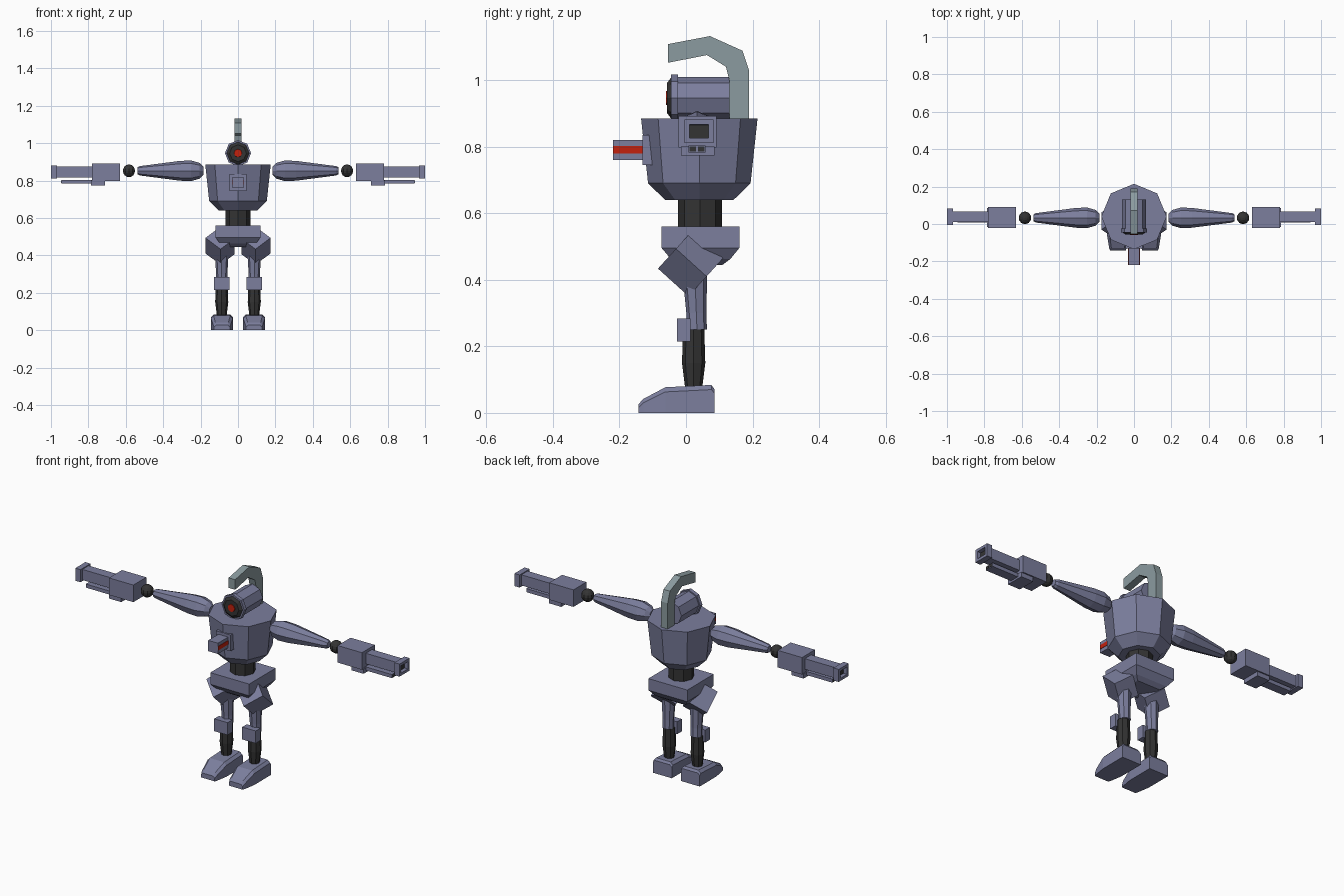
import bpy, bmesh, math
from mathutils import Vector, Matrix

if "Cube" in bpy.data.objects:
    bpy.data.objects.remove(bpy.data.objects["Cube"])


def material(name, rgb):
    m = bpy.data.materials.new(name)
    m.diffuse_color = (*rgb, 1)
    m.use_nodes = True
    m.node_tree.nodes["Principled BSDF"].inputs["Base Color"].default_value = m.diffuse_color
    return m


BLUE = material("blue_grey_metal", (0.2, 0.21, 0.34))
DARK = material("dark_joint", (0.034, 0.034, 0.034))
TEAL = material("pale_teal_metal", (0.26, 0.33, 0.35))
RED = material("red_light", (0.55, 0.015, 0.004))


def finish(name, bm, *mats):
    bmesh.ops.recalc_face_normals(bm, faces=bm.faces)
    me = bpy.data.meshes.new(name)
    bm.to_mesh(me)
    bm.free()
    for m in mats:
        me.materials.append(m)
    ob = bpy.data.objects.new(name, me)
    bpy.context.collection.objects.link(ob)
    return ob


def loft(name, rings, mat, side=1):
    """Skin a list of equal-length rings and cap both ends."""
    bm = bmesh.new()
    rows = [[bm.verts.new((p[0] * side, p[1], p[2])) for p in r] for r in rings]
    n = len(rows[0])
    for a, b in zip(rows, rows[1:]):
        for i in range(n):
            bm.faces.new((a[i], a[(i + 1) % n], b[(i + 1) % n], b[i]))
    bm.faces.new(rows[0][::-1])
    bm.faces.new(rows[-1])
    return finish(name, bm, mat)


def ring(axis, pos, a, b, r, rb=None, n=8):
    """Polygon ring across an axis; a and b are the centre in the other two."""
    pts = []
    for i in range(n):
        t = 2 * math.pi * i / n
        u, v = a + r * math.cos(t), b + (rb or r) * math.sin(t)
        pts.append({"x": (pos, u, v), "y": (u, pos, v), "z": (u, v, pos)}[axis])
    return pts


def rect(z, x0, x1, y0, y1):
    return [(x0, y0, z), (x1, y0, z), (x1, y1, z), (x0, y1, z)]


def box(name, x, y, z, mat, side=1):
    return loft(name, [rect(z[0], *x, *y), rect(z[1], *x, *y)], mat, side)


# Torso, waist and pelvis
CY = 0.04
loft("torso", [ring("z", z, 0, CY, r) for z, r in
               ((0.64, 0.103), (0.69, 0.154), (0.885, 0.175))], BLUE)
loft("waist", [ring("z", z, 0, CY + 0.002, 0.066) for z in (0.55, 0.65)], DARK)
loft("pelvis", [rect(0.445, -0.07, 0.07, -0.02, 0.11),
                rect(0.462, -0.095, 0.095, -0.045, 0.133),
                rect(0.495, -0.12, 0.12, -0.073, 0.16),
                rect(0.56, -0.12, 0.12, -0.073, 0.16)], BLUE)

# Chest emitter with a red stripe on each flank
box("chest_plate", (-0.045, 0.045), (-0.13, -0.05), (0.745, 0.835), BLUE)
box("chest_emitter", (-0.03, 0.03), (-0.22, -0.1), (0.76, 0.82), BLUE)
for s in (1, -1):
    box("emitter_stripe", (0.028, 0.032), (-0.219, -0.125), (0.78, 0.802), RED, s)

# Head with a single eye
HZ = 0.946
loft("head", [ring("y", y, 0, HZ, 0.063) for y in (-0.03, 0.13)], BLUE)
loft("head_rim", [ring("y", y, 0, HZ, 0.07) for y in (-0.045, -0.024)], BLUE)
loft("eye_socket", [ring("y", y, 0, HZ, r) for y, r in
                    ((-0.04, 0.062), (-0.046, 0.06), (-0.057, 0.045))], DARK)
loft("eye", [ring("y", y, 0, HZ, r) for y, r in
             ((-0.05, 0.024), (-0.06, 0.021))], RED)

# Hooked crest rising from the back
hook = [(-0.054, 1.108), (-0.054, 1.052), (0.063, 1.075), (0.12, 1.04), (0.13, 1.0),
        (0.13, 0.87), (0.19, 0.87), (0.19, 1.028), (0.17, 1.088), (0.072, 1.132)]
loft("crest", [[(x, y, z) for y, z in hook] for x in (-0.02, 0.02)], TEAL)


def gun_muzzle(s):
    """Block with a recessed dark bore in its outer end."""
    bm = bmesh.new()
    m = Matrix.Translation((0.984 * s, 0.039, 0.846)) @ Matrix.Diagonal((0.032, 0.088, 0.07, 1))
    bmesh.ops.create_cube(bm, size=1, matrix=m)
    bm.normal_update()
    end = [f for f in bm.faces if f.normal.x * s > 0.9]
    bmesh.ops.inset_region(bm, faces=end, thickness=0.021)
    bmesh.ops.inset_region(bm, faces=end, thickness=0.001, depth=-0.02)
    end[0].material_index = 1
    finish("gun_muzzle", bm, BLUE, DARK)


def hip(s):
    """Cube turned to stand on its edge and lean outward."""
    e1 = Vector((0, 0.74, -0.67)).normalized()
    u = Vector((0, 0.67, 0.74)).normalized()
    e2 = (Vector((1, 0, 0)) + u).normalized()
    e3 = e1.cross(e2)
    c = Vector((0.097, 0.0135, 0.449))
    rings = [[c + e1 * k * 0.062 + e2 * a * 0.057 + e3 * b * 0.052
              for a, b in ((-1, -1), (1, -1), (1, 1), (-1, 1))] for k in (-1, 1)]
    loft("hip", rings, BLUE, s)


def foot(s):
    """Chamfered wedge lofted from toe to heel."""
    rings = []
    for y, w, h, c in ((-0.142, 0.042, 0.027, 0.01), (-0.128, 0.047, 0.042, 0.012),
                       (-0.062, 0.058, 0.077, 0.014), (0.076, 0.058, 0.084, 0.014),
                       (0.085, 0.058, 0.072, 0.012)):
        half = [(w, 0), (w, h - c), (w - c, h)]
        prof = half + [(-a, b) for a, b in half[::-1]]
        rings.append([(0.086 + a, y, b) for a, b in prof])
    loft("foot", rings, BLUE, s)


for s in (1, -1):
    # Arm
    AY, AZ = 0.033, 0.852
    loft("upper_arm", [ring("x", x, AY, AZ, r) for x, r in
                       ((0.185, 0.022), (0.205, 0.042), (0.25, 0.055), (0.31, 0.053),
                        (0.525, 0.025), (0.538, 0.018))], BLUE, s)
    bm = bmesh.new()
    bmesh.ops.create_uvsphere(bm, u_segments=10, v_segments=8, radius=0.034,
                              matrix=Matrix.Translation((0.583 * s, AY, AZ)))
    finish("elbow", bm, DARK)

    # Forearm gun
    box("forearm", (0.63, 0.78), (-0.022, 0.092), (0.797, 0.892), BLUE, s)
    box("forearm_magazine", (0.71, 0.785), (-0.015, 0.085), (0.773, 0.80), BLUE, s)
    box("gun_barrel", (0.77, 0.97), (0.012, 0.067), (0.817, 0.876), BLUE, s)
    box("lower_rail", (0.77, 0.944), (0.007, 0.059), (0.783, 0.803), BLUE, s)
    for y in (0.011, 0.036):
        box("rail_bore", (0.942, 0.946), (y, y + 0.019), (0.786, 0.80), DARK, s)
    gun_muzzle(s)

    # Leg
    LX, LY = 0.087, 0.023
    hip(s)
    loft("thigh", [ring("z", z, LX, LY + d, r) for z, r, d in
                   ((0.25, 0.03, 0.01), (0.30, 0.03, 0.008), (0.43, 0.038, 0.003))], BLUE, s)
    loft("shin", [ring("z", z, LX, LY, r) for z, r in
                  ((0.07, 0.025), (0.15, 0.035), (0.25, 0.032))], DARK, s)
    box("knee_pad", (0.045, 0.128), (-0.027, 0.014), (0.214, 0.283), BLUE, s)
    foot(s)
